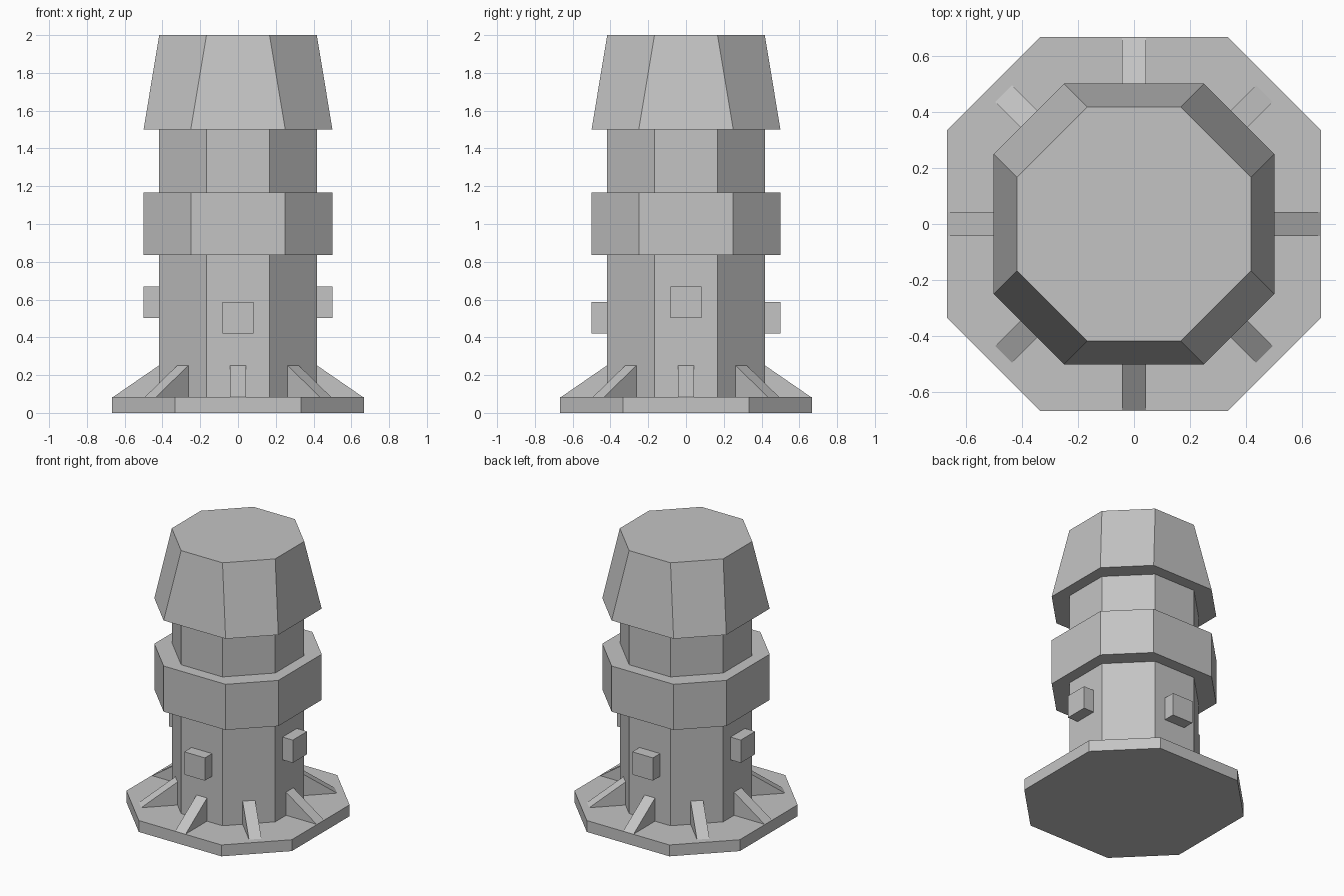
import bpy, bmesh
from math import pi
from mathutils import Matrix, Vector

default = bpy.data.objects.get("Cube")
if default:
    bpy.data.objects.remove(default, do_unlink=True)

GREY = (0.55, 0.55, 0.55, 1.0)
mat = bpy.data.materials.new("plain grey")
mat.use_nodes = True
mat.diffuse_color = GREY
mat.node_tree.nodes["Principled BSDF"].inputs["Base Color"].default_value = GREY


def finish(name, bm):
    bmesh.ops.recalc_face_normals(bm, faces=bm.faces)
    mesh = bpy.data.meshes.new(name)
    bm.to_mesh(mesh)
    bm.free()
    mesh.materials.append(mat)
    obj = bpy.data.objects.new(name, mesh)
    bpy.context.collection.objects.link(obj)
    return obj


def prism(name, lower, upper):
    """Solid between two matching closed outlines."""
    bm = bmesh.new()
    a = [bm.verts.new(p) for p in lower]
    b = [bm.verts.new(p) for p in upper]
    bm.faces.new(a)
    bm.faces.new(b)
    for i in range(len(a)):
        j = (i + 1) % len(a)
        bm.faces.new((a[i], a[j], b[j], b[i]))
    return finish(name, bm)


def octagon(r, c, z):
    """Square of half width r with its corners cut, flat sides 2c long."""
    pts = []
    for k in range(4):
        turn = Matrix.Rotation(k * pi / 2, 3, 'Z')
        pts += [turn @ Vector((r, -c, z)), turn @ Vector((r, c, z))]
    return pts


# Stacked tower sections: (name, z low, z high, low (r, c), high (r, c))
BASE, BODY, WIDE = (0.667, 0.333), (0.417, 0.167), (0.5, 0.25)
for name, z0, z1, low, high in (
        ("base_plate", 0, 0.083, BASE, BASE),
        ("lower_column", 0.083, 0.835, BODY, BODY),
        ("collar", 0.835, 1.168, WIDE, WIDE),
        ("upper_column", 1.168, 1.5, BODY, BODY),
        ("tapered_cap", 1.5, 2, WIDE, BODY)):
    prism(name, octagon(*low, z0), octagon(*high, z1))

# Triangular support fins on all eight sides
for k in range(8):
    inner, outer = (0.412, 0.657) if k % 2 else (0.417, 0.663)
    sides = [[(inner, y, 0.083), (outer, y, 0.083), (inner, y, 0.252)]
             for y in (-0.042, 0.042)]
    fin = prism(f"support_fin_{k + 1}", *sides)
    fin.data.transform(Matrix.Rotation(k * pi / 4, 4, 'Z'))

# Small boxes on the four main sides, higher on left and right
for k, name in enumerate(("left", "back", "right", "front")):
    z = 0.503 if k % 2 == 0 else 0.421
    bm = bmesh.new()
    bmesh.ops.create_cube(bm, size=1, matrix=(
        Matrix.Rotation(k * pi / 2, 4, 'Z')
        @ Matrix.Translation((0.4585, 0, z + 0.083))
        @ Matrix.Diagonal((0.083, 0.166, 0.166, 1))))
    finish(f"{name}_box", bm)
